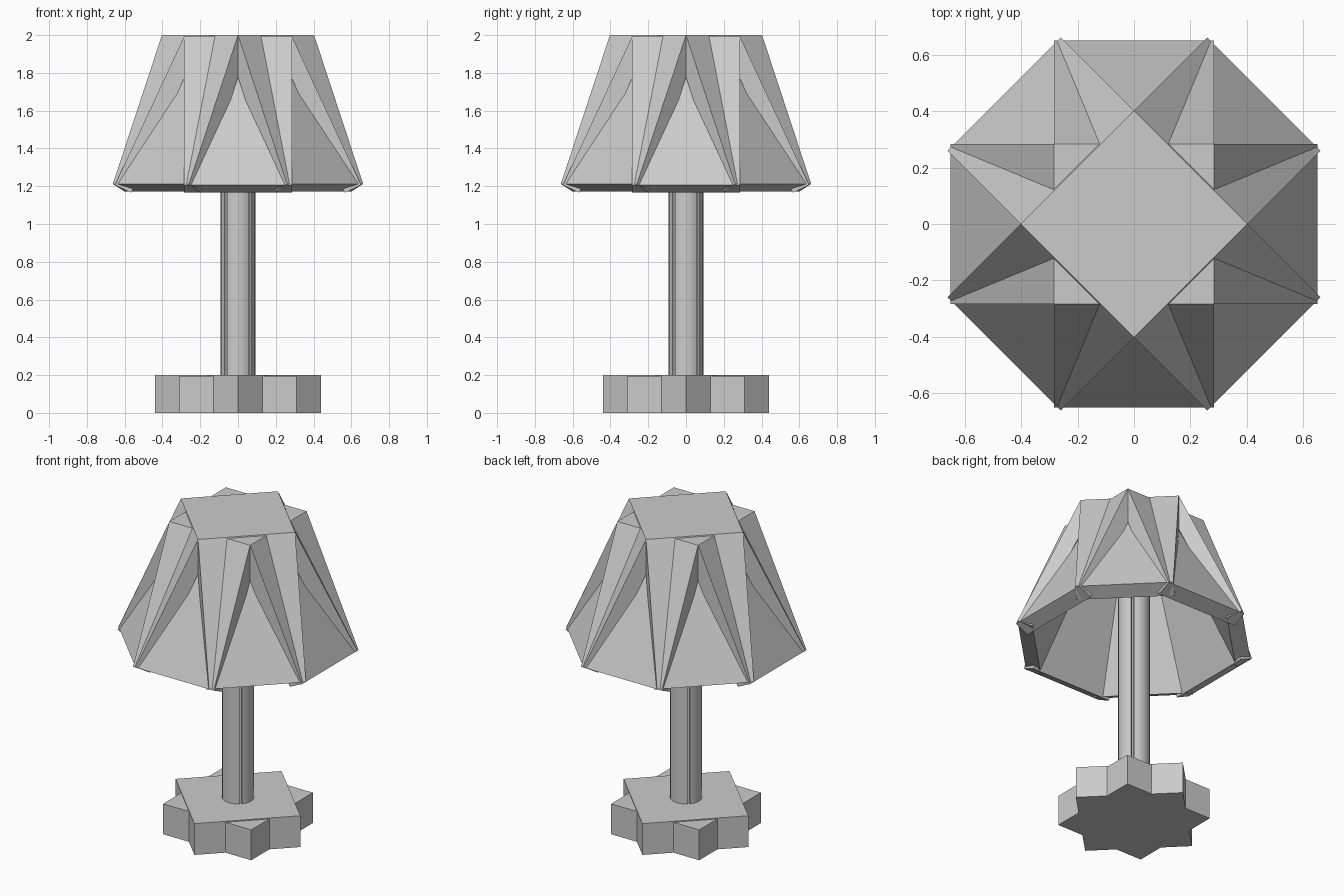
import bpy
import math
from mathutils import Matrix

cube = bpy.data.objects.get("Cube")
if cube:
    bpy.data.objects.remove(cube, do_unlink=True)

grey = bpy.data.materials.new("plain grey")
grey.use_nodes = True
colour = (0.6, 0.6, 0.6, 1)
grey.diffuse_color = colour
grey.node_tree.nodes["Principled BSDF"].inputs["Base Color"].default_value = colour


def prism(name, outline, low, high, turn=None):
    """Extrude a closed outline from low to high, then apply a turn matrix."""
    n = len(outline)
    verts = [(x, y, h) for h in (low, high) for x, y in outline]
    faces = [tuple(reversed(range(n))), tuple(range(n, 2 * n))]
    faces += [(i, (i + 1) % n, n + (i + 1) % n, n + i) for i in range(n)]
    mesh = bpy.data.meshes.new(name)
    mesh.from_pydata(verts, [], faces)
    if turn:
        mesh.transform(turn)
    mesh.materials.append(grey)
    obj = bpy.data.objects.new(name, mesh)
    bpy.context.collection.objects.link(obj)
    return obj


def spin(degrees):
    return Matrix.Rotation(math.radians(degrees), 4, "Z")


# Star-shaped foot: two square blocks, one turned by an eighth
half = 0.311
square = [(-half, -half), (half, -half), (half, half), (-half, half)]
prism("base_square", square, 0, 0.194)
prism("base_diamond", square, 0, 0.2, spin(45))

# Round pole with four narrow grooves on the diagonals
pole_outline = []
for quarter in range(4):
    start = 90 * quarter - 45
    for offset, radius in ((0, 0.083), (4, 0.083), (5, 0.092), (18, 0.092),
                           (31, 0.092), (45, 0.092), (59, 0.092),
                           (72, 0.092), (85, 0.092), (86, 0.083)):
        a = math.radians(start + offset)
        pole_outline.append((radius * math.cos(a), radius * math.sin(a)))
pole = prism("pole", pole_outline, 0.19, 1.93)
bpy.ops.object.select_all(action="DESELECT")
bpy.context.view_layer.objects.active = pole
pole.select_set(True)
bpy.ops.object.shade_smooth_by_angle(angle=math.radians(30))

# Lamp shade: four thick folded panels crossing each other
top_half, rim_half = 0.285, 0.652
fold = [(-rim_half, 1.212), (-0.565, 1.172), (-0.228, 1.9),
        (0.228, 1.9), (0.565, 1.172), (rim_half, 1.212),
        (top_half, 2), (-top_half, 2)]
# Stand the fold upright: outline x -> y, outline y -> z, depth -> x
upright = Matrix(((0, 0, 1, 0), (1, 0, 0, 0), (0, 1, 0, 0), (0, 0, 0, 1)))
for i in range(4):
    drop = Matrix.Translation((0, 0, -0.006 * ((i + 1) % 2)))
    prism(f"shade_panel_{i + 1}", fold, -top_half, top_half,
          drop @ spin(45 * i) @ upright)
